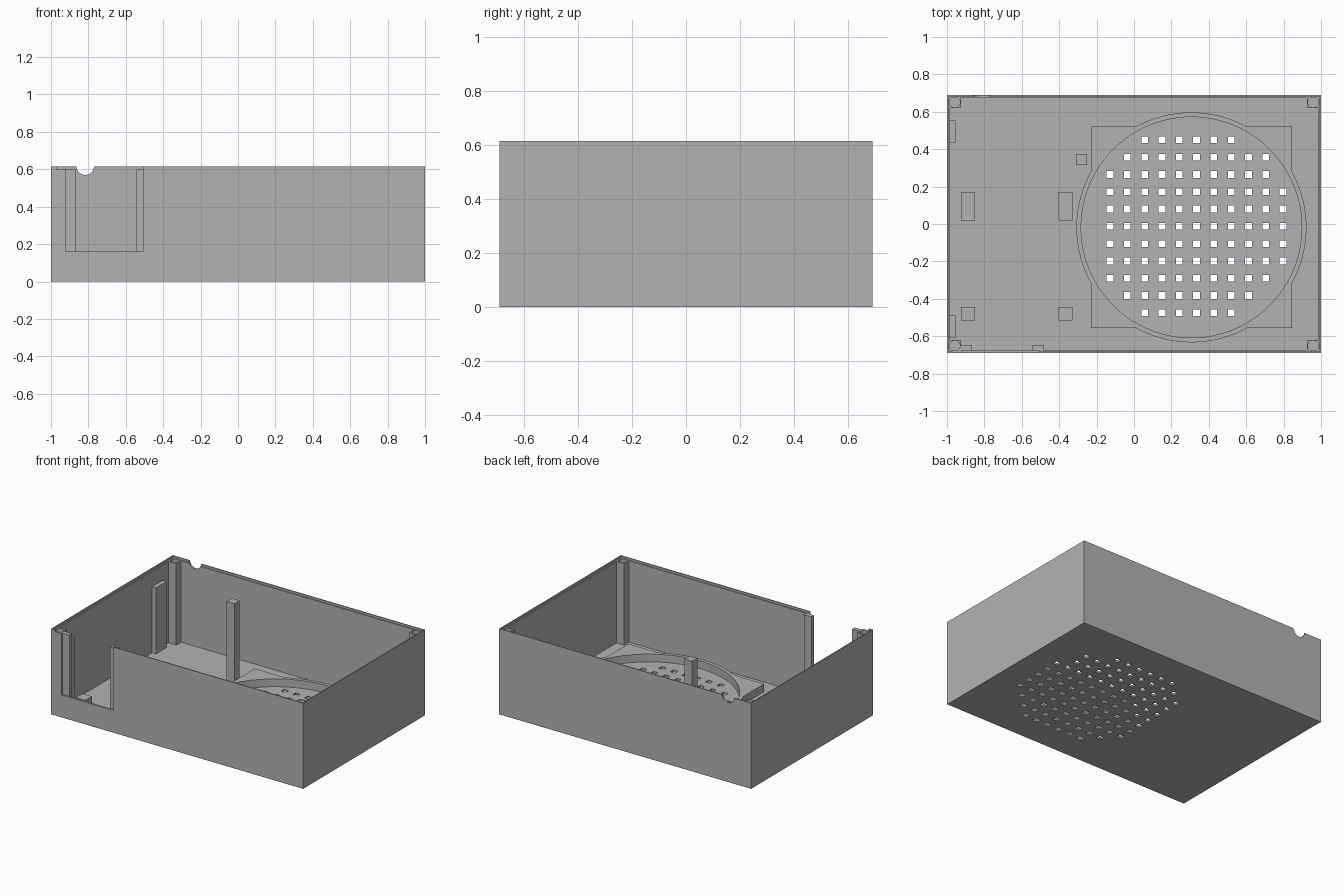
import bpy
import bmesh
from mathutils import Matrix, Vector

if "Cube" in bpy.data.objects:
    bpy.data.objects.remove(bpy.data.objects["Cube"])

grey = bpy.data.materials.new("plain grey")
grey.use_nodes = True
grey.diffuse_color = (0.45, 0.45, 0.45, 1)
grey.node_tree.nodes["Principled BSDF"].inputs["Base Color"].default_value = (0.45, 0.45, 0.45, 1)

HX, HY, HZ = 1.0, 0.69, 0.615      # half width, half depth, height
WALL, LIP, LEDGE, FLOOR = 0.014, 0.007, 0.60, 0.016


def add_box(bm, x0, x1, y0, y1, z0, z1):
    lo, hi = Vector((x0, y0, z0)), Vector((x1, y1, z1))
    m = Matrix.Translation((lo + hi) / 2) @ Matrix.Diagonal((*(hi - lo), 1))
    bmesh.ops.create_cube(bm, size=1, matrix=m)


def finish(name, bm):
    mesh = bpy.data.meshes.new(name)
    bm.to_mesh(mesh)
    bm.free()
    mesh.materials.append(grey)
    obj = bpy.data.objects.new(name, mesh)
    bpy.context.collection.objects.link(obj)
    return obj


def boxes(name, *dims):
    bm = bmesh.new()
    for d in dims:
        add_box(bm, *d)
    return finish(name, bm)


def cylinder(name, x, y, z0, z1, r, sides):
    bm = bmesh.new()
    bmesh.ops.create_cone(bm, cap_ends=True, segments=sides, radius1=r, radius2=r,
                          depth=z1 - z0, matrix=Matrix.Translation((x, y, (z0 + z1) / 2)))
    return finish(name, bm)


def boolean(obj, tool, operation="DIFFERENCE"):
    mod = obj.modifiers.new(operation.lower(), "BOOLEAN")
    mod.operation, mod.object, mod.solver = operation, tool, "EXACT"
    tool.hide_render = True
    bpy.context.view_layer.objects.active = obj
    bpy.ops.object.modifier_apply(modifier=mod.name)
    bpy.data.objects.remove(tool)


def smooth(obj):
    bpy.ops.object.select_all(action="DESELECT")
    obj.select_set(True)
    bpy.context.view_layer.objects.active = obj
    bpy.ops.object.shade_smooth_by_angle()


# Open case with a stepped rim
case = boxes("case", (-HX, HX, -HY, HY, 0, HZ))
boolean(case, boxes("cavity", (-HX + WALL, HX - WALL, -HY + WALL, HY - WALL, FLOOR, 1)))
boolean(case, boxes("rim_step", (-HX + LIP, HX - LIP, -HY + LIP, HY - LIP, LEDGE, 1)))

# Front opening and cable notch in the back wall
boolean(case, boxes("front_opening", (-0.92, -0.507, -0.8, -0.665, 0.16, 1)))
boolean(case, boxes("front_rim_cut", (-0.97, -0.507, -0.8, -0.665, LEDGE, 1)))
bm = bmesh.new()
bmesh.ops.create_cone(bm, cap_ends=True, segments=32, radius1=0.047, radius2=0.047, depth=0.1,
                      matrix=Matrix.Translation((-0.817, HY, 0.617)) @ Matrix.Rotation(1.570796, 4, "X"))
boolean(case, finish("cable_notch", bm))

# Grille of square holes: first and last column of each row, back to front
rows = [(2, 7), (1, 9), (0, 9), (0, 10), (0, 10), (0, 10), (0, 10), (0, 10), (0, 9), (1, 8), (2, 7)]
bm = bmesh.new()
for r, (first, last) in enumerate(rows):
    y = 0.45 - r * 0.0925
    for c in range(first, last + 1):
        x = -0.128 + c * 0.0925
        add_box(bm, x - 0.018, x + 0.018, y - 0.018, y + 0.018, -0.1, 0.1)
boolean(case, finish("grille_holes", bm))

# Round seat on a square base
CX, CY, TOP = 0.307, -0.018, 0.072
seat = boxes("round_seat", (CX - 0.538, CX + 0.538, CY - 0.538, CY + 0.538, FLOOR - 0.004, TOP))
boolean(seat, cylinder("seat_rim", CX, CY, FLOOR - 0.004, TOP, 0.615, 96), "UNION")
boolean(seat, cylinder("seat_bore", CX, CY, -0.1, 0.2, 0.59, 96))
smooth(seat)

# Corner screw posts
for sx, side in ((-1, "right"), (1, "left")):
    for sy, end in ((-1, "front"), (1, "back")):
        xs, ys = sorted((sx * 0.925, sx * 0.99)), sorted((sy * 0.62, sy * 0.68))
        post = boxes(f"{end}_{side}_screw_post", (*xs, *ys, 0.01, LEDGE))
        boolean(post, cylinder("screw_hole", sx * 0.958, sy * 0.651, 0.45, 0.7, 0.028, 24))
        smooth(post)

# Ribs on the side wall
for y, name in ((0.435, "back_rib"), (-0.61, "front_rib")):
    boxes(name, (-0.99, -0.955, y, y + 0.12, 0.01, 0.49))

# Strips behind the front opening
for x, name in ((-0.925, "outer_panel_guide"), (-0.542, "inner_panel_guide")):
    boxes(name, (x, x + 0.06, -0.677, -0.648, 0.01, LEDGE))

# Tall support and low pads on the floor
boxes("tall_support", (-0.31, -0.25, 0.315, 0.375, 0.01, 0.61))
for x, side in ((-0.925, "outer"), (-0.404, "inner")):
    boxes(f"{side}_long_pad", (x, x + 0.075, 0.02, 0.172, 0.01, 0.075))
    boxes(f"{side}_short_pad", (x, x + 0.075, -0.517, -0.443, 0.01, 0.075))
